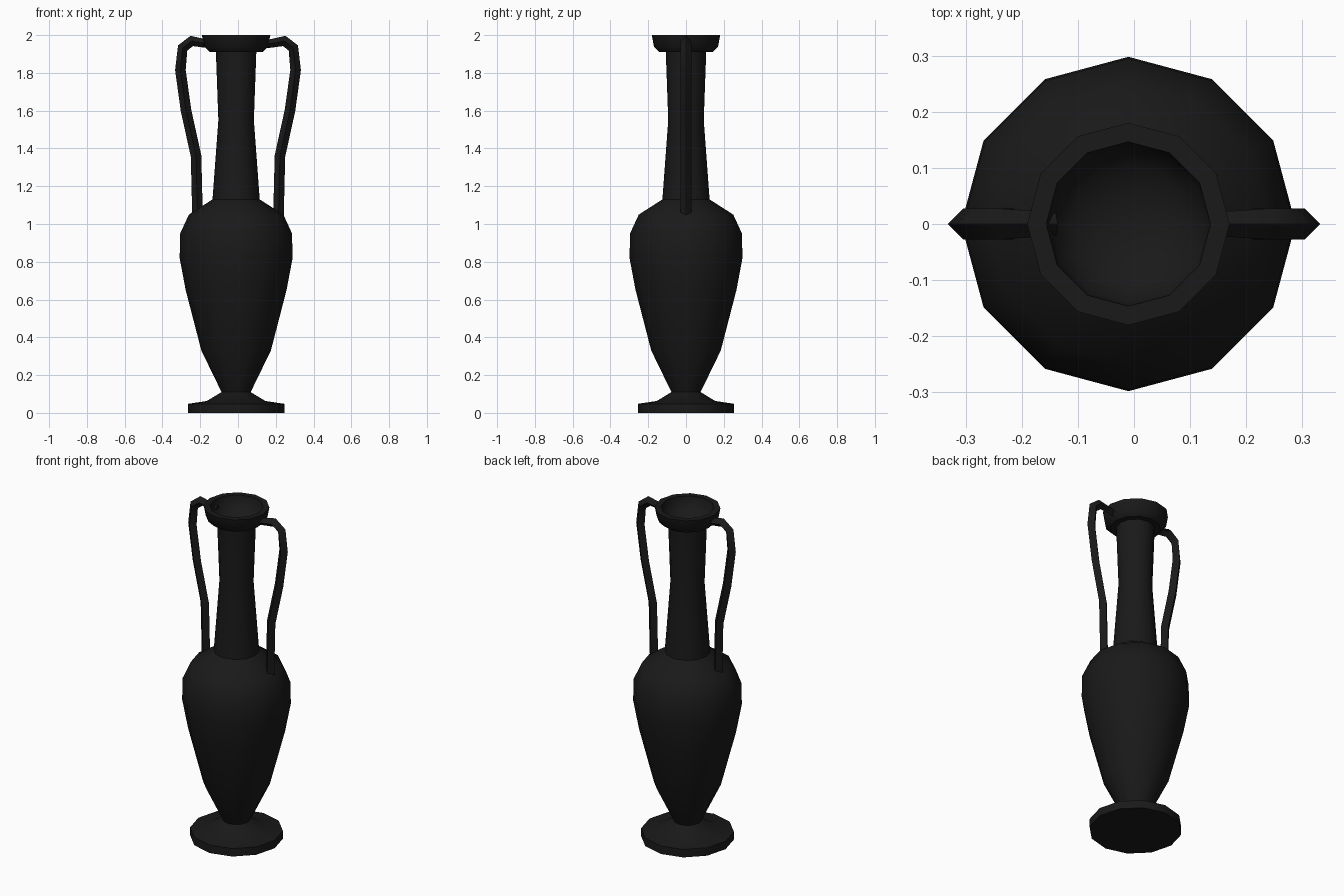
import bpy, bmesh, math
from mathutils import Vector

if "Cube" in bpy.data.objects:
    bpy.data.objects.remove(bpy.data.objects["Cube"])

SIDES = 12
CX = -0.01  # the turned body sits slightly left of the handles' centre

black = bpy.data.materials.new("black_glaze")
black.diffuse_color = (0.01, 0.01, 0.01, 1)
black.use_nodes = True
black.node_tree.nodes["Principled BSDF"].inputs["Base Color"].default_value = black.diffuse_color


def skin_rings(name, rings, angle):
    """Join closed rings of points into a capped, shaded object."""
    bm = bmesh.new()
    loops = [[bm.verts.new(p) for p in ring] for ring in rings]
    for a, b in zip(loops, loops[1:]):
        n = len(a)
        for i in range(n):
            j = (i + 1) % n
            bm.faces.new((a[i], a[j], b[j], b[i]))
    bm.faces.new(loops[0][::-1])
    bm.faces.new(loops[-1])
    bmesh.ops.recalc_face_normals(bm, faces=bm.faces)
    mesh = bpy.data.meshes.new(name)
    bm.to_mesh(mesh)
    bm.free()
    mesh.materials.append(black)
    obj = bpy.data.objects.new(name, mesh)
    bpy.context.collection.objects.link(obj)
    bpy.ops.object.select_all(action='DESELECT')
    obj.select_set(True)
    bpy.context.view_layer.objects.active = obj
    bpy.ops.object.shade_smooth_by_angle(angle=math.radians(angle))
    return obj


def circle(r, z):
    steps = [2 * math.pi * i / SIDES for i in range(SIDES)]
    return [(CX + r * math.cos(t), r * math.sin(t), z) for t in steps]


# Foot, belly, neck and lip turned as one profile, ending in the mouth hollow
profile = [
    (0.255, 0.0), (0.255, 0.048), (0.155, 0.063), (0.077, 0.11),
    (0.184, 0.33), (0.267, 0.65), (0.299, 0.82), (0.296, 0.95),
    (0.25, 1.05), (0.125, 1.13), (0.094, 1.55), (0.107, 1.91),
    (0.14, 1.91), (0.17, 1.94), (0.181, 2.0), (0.147, 2.0),
    (0.14, 1.955), (0.107, 1.92), (0.06, 1.90), (0.02, 1.893),
]
skin_rings("vase_body", [circle(r, z) for r, z in profile], 40)

# Handles: diamond section swept along a path from lip to shoulder
path = [(0.14, 1.95), (0.245, 1.969), (0.293, 1.932), (0.305, 1.815),
        (0.275, 1.6), (0.222, 1.36), (0.214, 1.03)]
radii = [0.021, 0.028, 0.028, 0.028, 0.028, 0.028, 0.028]


def handle(name, side):
    pts = [Vector((side * x, 0, z)) for x, z in path]
    rings = []
    for i, p in enumerate(pts):
        d_in = (p - pts[max(i - 1, 0)]).normalized()
        d_out = (pts[min(i + 1, len(pts) - 1)] - p).normalized()
        tangent = (d_in + d_out).normalized()
        across = Vector((0, radii[i], 0))
        out = tangent.cross(Vector((0, 1, 0))) * radii[i]
        rings.append([p + out, p + across, p - out, p - across])
    return skin_rings(name, rings, 40)


handle("right_handle", 1)
handle("left_handle", -1)
